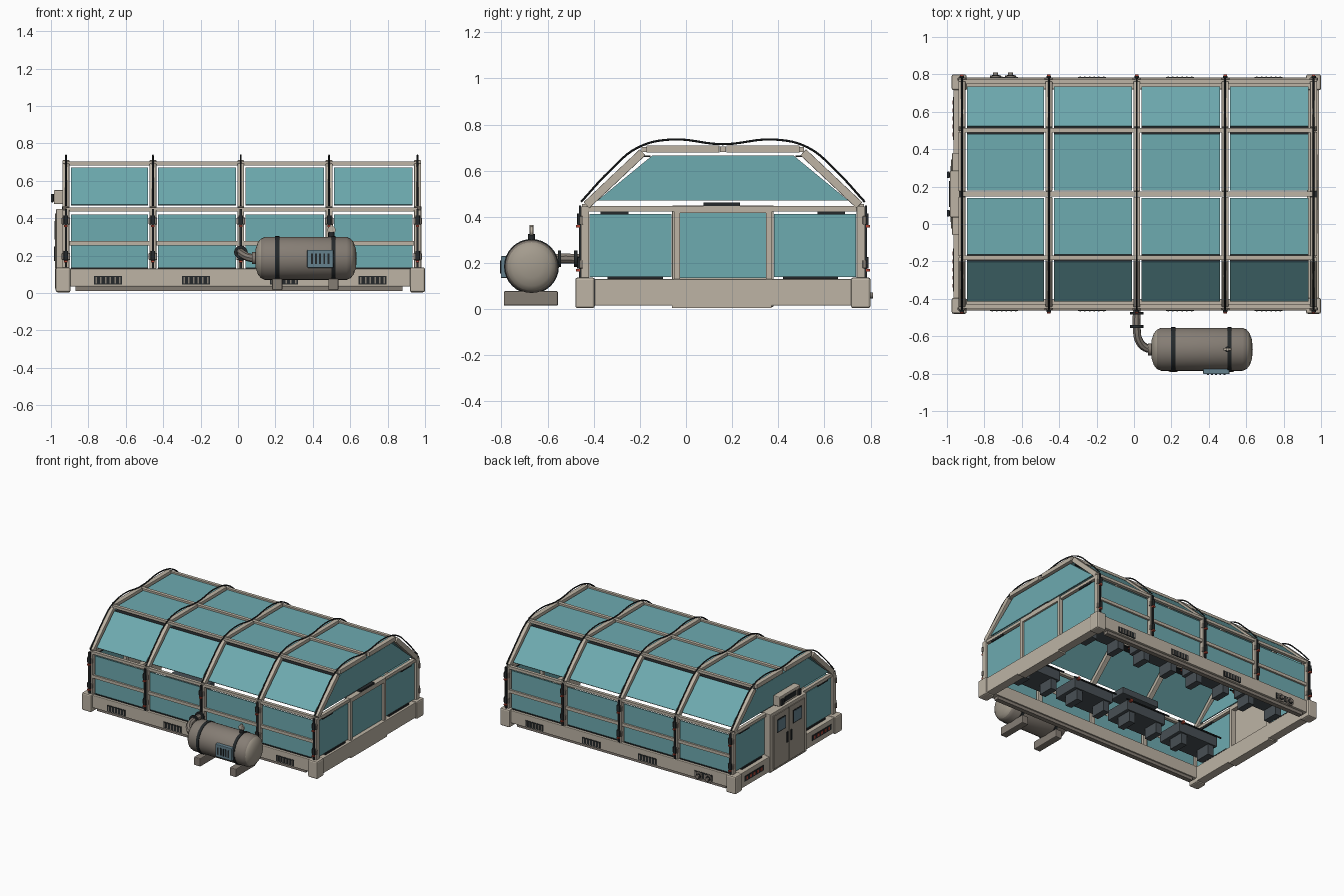
import bpy, bmesh, math
from mathutils import Vector

if "Cube" in bpy.data.objects:
    bpy.data.objects.remove(bpy.data.objects["Cube"])


def material(name, rgb):
    m = bpy.data.materials.new(name)
    m.diffuse_color = (*rgb, 1)
    m.use_nodes = True
    m.node_tree.nodes["Principled BSDF"].inputs["Base Color"].default_value = m.diffuse_color
    return m


BEIGE = material("beige frame", (0.51, 0.455, 0.375))
TAUPE = material("taupe metal", (0.235, 0.205, 0.175))
STONE = material("stone metal", (0.37, 0.33, 0.27))
GLASS = material("teal glass", (0.155, 0.405, 0.435))
DARK = material("dark rubber", (0.018, 0.022, 0.024))
SLATE = material("slate grey", (0.065, 0.08, 0.09))
BLUE = material("blue grey panel", (0.13, 0.22, 0.27))
RED = material("signal red", (0.45, 0.06, 0.035))

CY = 0.16                                   # centre line of the house
RIBS = [-0.92, -0.455, 0.015, 0.487, 0.96]  # frame positions along x
BAYS = list(zip(RIBS, RIBS[1:]))


def finish(name, bm, mat, bevel=0, smooth=False):
    bmesh.ops.recalc_face_normals(bm, faces=bm.faces)
    me = bpy.data.meshes.new(name)
    bm.to_mesh(me)
    bm.free()
    me.materials.append(mat)
    ob = bpy.data.objects.new(name, me)
    bpy.context.collection.objects.link(ob)
    if bevel:
        mod = ob.modifiers.new("bevel", 'BEVEL')
        mod.width, mod.segments = bevel, 2
    if smooth:
        bpy.ops.object.select_all(action='DESELECT')
        ob.select_set(True)
        bpy.context.view_layer.objects.active = ob
        bpy.ops.object.shade_smooth_by_angle(angle=math.radians(35))
    return ob


def box(name, mat, x0, x1, y0, y1, z0, z1, bevel=0):
    bm = bmesh.new()
    bmesh.ops.create_cube(bm, size=1)
    for v in bm.verts:
        v.co = ((x0 + x1) / 2 + v.co.x * (x1 - x0), (y0 + y1) / 2 + v.co.y * (y1 - y0),
                (z0 + z1) / 2 + v.co.z * (z1 - z0))
    return finish(name, bm, mat, bevel)


def side_box(name, mat, s, x0, x1, d0, d1, z0, z1, bevel=0):
    """Box at distance d0..d1 from the centre line, on side s."""
    a, b = sorted((CY + s * d0, CY + s * d1))
    return box(name, mat, x0, x1, a, b, z0, z1, bevel)


def prism(name, mat, yz, x0, x1, bevel=0):
    """Outline in the y-z plane extruded along x."""
    bm = bmesh.new()
    f = bm.faces.new([bm.verts.new((x0, y, z)) for y, z in yz])
    ext = bmesh.ops.extrude_face_region(bm, geom=[f])["geom"]
    bmesh.ops.translate(bm, vec=(x1 - x0, 0, 0), verts=[g for g in ext if isinstance(g, bmesh.types.BMVert)])
    return finish(name, bm, mat, bevel)


def sloped(name, mat, s, p, q, t, x0, x1, bevel=0):
    """Plank of thickness t from p to q, both given as (distance, height)."""
    p, q = Vector(p), Vector(q)
    n = (q - p).normalized().orthogonal() * t / 2
    return prism(name, mat, [(CY + s * v.x, v.y) for v in (p - n, q - n, q + n, p + n)], x0, x1, bevel)


def lathe(name, mat, profile, origin, axis, segs=24):
    """Profile of (along, radius) pairs spun about an axis."""
    bm = bmesh.new()
    vs = [bm.verts.new((r, 0, a)) for a, r in profile]
    es = [bm.edges.new(e) for e in zip(vs, vs[1:])]
    bmesh.ops.spin(bm, geom=vs + es, cent=(0, 0, 0), axis=(0, 0, 1), angle=math.tau, steps=segs)
    bmesh.ops.remove_doubles(bm, verts=bm.verts, dist=1e-5)
    rot = Vector((0, 0, 1)).rotation_difference(Vector(axis)).to_matrix()
    for v in bm.verts:
        v.co = rot @ v.co + Vector(origin)
    return finish(name, bm, mat, smooth=True)


def rod(name, mat, origin, axis, length, r, segs=16):
    return lathe(name, mat, [(0, 0), (0, r), (length, r), (length, 0)], origin, axis, segs)


def tube(name, mat, pts, r, res=6):
    cu = bpy.data.curves.new(name, 'CURVE')
    cu.dimensions, cu.bevel_depth, cu.bevel_resolution = '3D', r, 2
    cu.use_fill_caps, cu.resolution_u = True, res
    sp = cu.splines.new('BEZIER')
    sp.bezier_points.add(len(pts) - 1)
    for b, p in zip(sp.bezier_points, pts):
        b.co, b.handle_left_type, b.handle_right_type = p, 'AUTO', 'AUTO'
    cu.materials.append(mat)
    ob = bpy.data.objects.new(name, cu)
    bpy.context.collection.objects.link(ob)
    bpy.ops.object.select_all(action='DESELECT')
    ob.select_set(True)
    bpy.context.view_layer.objects.active = ob
    bpy.ops.object.convert(target='MESH')
    bpy.ops.object.shade_smooth_by_angle(angle=math.radians(35))


# Base frame, corner blocks and ventilation grilles
for s in (-1, 1):
    side_box("base_side", BEIGE, s, -0.92, 0.94, 0.56, 0.622, 0.035, 0.13, 0.004)
    side_box("base_side_skirt", TAUPE, s, -0.87, 0.88, 0.57, 0.605, 0.012, 0.035)
    for x0, x1 in ((-0.975, -0.895), (0.92, 1.0)):
        side_box("corner_block", BEIGE, s, x0, x1, 0.555, 0.64, 0.004, 0.137, 0.01)
    for x in (-0.695, -0.225, 0.245, 0.72):
        side_box("vent", DARK, s, x - 0.075, x + 0.075, 0.622, 0.626, 0.045, 0.09)
        for i in range(6):
            xv = x - 0.0625 + i * 0.025
            side_box("vent_slat", TAUPE, s, xv - 0.004, xv + 0.004, 0.626, 0.629, 0.05, 0.085)
for x0, x1 in ((-0.965, -0.9), (0.925, 0.99)):
    box("base_end", BEIGE, x0, x1, -0.4, 0.72, 0.015, 0.13, 0.004)
    box("threshold", BEIGE, x0, x1, -0.06, 0.37, 0.004, 0.02)

# Ribs, posts, cables and clamps
for x in RIBS:
    for s in (-1, 1):
        side_box("post", BEIGE, s, x - 0.018, x + 0.018, 0.58, 0.616, 0.13, 0.445, 0.003)
        sloped("rib_slope", BEIGE, s, (0.592, 0.45), (0.348, 0.68), 0.036, x - 0.018, x + 0.018, 0.003)
        side_box("rib_top", BEIGE, s, x - 0.018, x + 0.018, 0.015, 0.332, 0.678, 0.71, 0.003)
        side_box("post_conduit", DARK, s, x - 0.006, x + 0.006, 0.616, 0.625, 0.13, 0.45)
        for z in (0.195, 0.385):
            side_box("post_clamp", TAUPE, s, x - 0.023, x + 0.023, 0.606, 0.622, z - 0.018, z + 0.018, 0.003)
            side_box("clamp_bolt", DARK, s, x - 0.012, x + 0.012, 0.62, 0.632, z - 0.02, z + 0.03, 0.002)
            side_box("clamp_pin", RED, s, x - 0.009, x + 0.009, 0.62, 0.638, z - 0.032, z - 0.021)
    half = [(0.615, 0.465), (0.49, 0.60), (0.37, 0.70), (0.23, 0.735)]
    path = [(-d, z) for d, z in half] + [(0, 0.715)] + half[::-1]
    tube("rib_cable", DARK, [(x, CY + d, z) for d, z in path], 0.0047)

# Long beams
box("ridge_beam", BEIGE, RIBS[0], RIBS[-1], CY - 0.013, CY + 0.013, 0.682, 0.704)
for s in (-1, 1):
    side_box("roof_edge_beam", BEIGE, s, RIBS[0], RIBS[-1], 0.328, 0.352, 0.682, 0.702)
    side_box("eave_beam", BEIGE, s, RIBS[0], RIBS[-1], 0.588, 0.612, 0.435, 0.456)
    side_box("middle_rail", BEIGE, s, RIBS[0], RIBS[-1], 0.588, 0.612, 0.254, 0.277)

# Glass and seals of each bay, growing trays inside
for a, b in BAYS:
    x0, x1, xm = a + 0.026, b - 0.026, (a + b) / 2
    for s in (-1, 1):
        side_box("roof_pane", GLASS, s, x0, x1, 0.02, 0.322, 0.686, 0.694)
        sloped("slope_pane", GLASS, s, (0.572, 0.47), (0.362, 0.668), 0.008, x0, x1)
        side_box("roof_seal", DARK, s, x0, x1, 0.314, 0.368, 0.659, 0.667)
        side_box("side_pane", GLASS, s, x0, x1, 0.59, 0.598, 0.13, 0.42)
        side_box("pane_gasket", DARK, s, x0, x1, 0.598, 0.603, 0.13, 0.137)
        side_box("tray", SLATE, s, xm - 0.17, xm + 0.17, 0.29, 0.5, 0.15, 0.23, 0.006)
        side_box("tray_soil", DARK, s, xm - 0.155, xm + 0.155, 0.305, 0.485, 0.228, 0.235)
        for dx in (-0.12, 0.12):
            side_box("tray_foot", SLATE, s, xm + dx - 0.025, xm + dx + 0.025, 0.3, 0.42, 0.07, 0.15)
        side_box("tray_valve", RED, s, xm + 0.14, xm + 0.16, 0.265, 0.285, 0.21, 0.23)
        tube("tray_pipe", DARK, [(xm - 0.19, CY + s * 0.275, 0.22), (xm + 0.19, CY + s * 0.275, 0.22)], 0.006)
box("hanging_unit", SLATE, -0.38, -0.06, -0.33, -0.19, 0.31, 0.36, 0.006)

# End walls
for e, x in ((-1, RIBS[0]), (1, RIBS[-1])):
    trap = [(CY - 0.545, 0.47), (CY + 0.545, 0.47), (CY + 0.305, 0.667), (CY - 0.305, 0.667)]
    prism("gable_pane", GLASS, trap, x - 0.004, x + 0.004)
    box("gable_beam", BEIGE, x - 0.014, x + 0.014, CY - 0.59, CY + 0.59, 0.424, 0.446)
    for s in (-1, 1):
        side_box("end_pane", GLASS, s, x - 0.004, x + 0.004, 0.222, 0.578, 0.14, 0.412)
        side_box("end_post", BEIGE, s, x - 0.02, x + 0.02, 0.187, 0.212, 0.125, 0.446)
        side_box("end_seal", DARK, s, x - 0.012, x + 0.012, 0.26, 0.5, 0.13, 0.142)
        side_box("end_clip", DARK, s, x - 0.012, x + 0.012, 0.41, 0.53, 0.41, 0.424)
    box("end_header", BEIGE, x - 0.02, x + 0.02, CY - 0.212, CY + 0.212, 0.416, 0.448)
    box("header_lamp", DARK, x - 0.02, x + 0.02, 0.075, 0.235, 0.448, 0.462)
box("end_centre_pane", GLASS, 0.95, 0.966, CY - 0.187, CY + 0.187, 0.135, 0.416)

# Double door
box("door_frame", BEIGE, -0.972, -0.935, -0.06, 0.38, 0.01, 0.45, 0.004)
box("door_gap", DARK, -0.974, -0.97, 0.15, 0.17, 0.025, 0.425)
for s in (-1, 1):
    side_box("door_leaf", STONE, s, -0.978, -0.972, 0.004, 0.185, 0.025, 0.425)
    side_box("door_window_frame", DARK, s, -0.98, -0.978, 0.045, 0.15, 0.285, 0.385)
    side_box("door_window", BLUE, s, -0.982, -0.98, 0.053, 0.142, 0.293, 0.377)
    side_box("door_handle", DARK, s, -0.983, -0.978, 0.017, 0.032, 0.17, 0.25)
    side_box("sign_lamp", DARK, s, -1.0, -0.985, 0.085, 0.12, 0.485, 0.53, 0.004)
    # Warning strips beside the door
    side_box("warning_strip", DARK, s, -0.968, -0.965, 0.29, 0.52, 0.055, 0.095)
    for i in range(5):
        d = 0.308 + i * 0.043
        side_box("warning_mark", RED, s, -0.9695, -0.968, d, d + 0.02, 0.064, 0.086)
box("door_sign", BEIGE, -0.985, -0.93, 0.035, 0.285, 0.475, 0.55, 0.006)
box("door_sign_face", DARK, -0.99, -0.985, 0.09, 0.23, 0.495, 0.53)

# Water taps on the back
for x in (-0.74, -0.66):
    rod("tap_flange", TAUPE, (x, 0.775, 0.06), (0, 1, 0), 0.018, 0.03)
    rod("tap_stem", TAUPE, (x, 0.79, 0.06), (0, 1, 0), 0.02, 0.013)
    rod("tap_ring", DARK, (x, 0.793, 0.06), (0, 1, 0), 0.004, 0.02)

# Tank with lighter domed ends
TY, TZ, R = -0.67, 0.185, 0.115
dome = [(0, 0), (0.004, 0.05), (0.016, 0.085), (0.032, 0.105), (0.055, R)]
tank = lathe("tank", TAUPE, dome + [(0.545 - a, r) for a, r in dome[::-1]], (0.09, TY, TZ), (1, 0, 0), 32)
tank.data.materials.append(STONE)
for p in tank.data.polygons:
    p.material_index = int(abs(p.center.x - 0.3625) > 0.235)
for x in (0.21, 0.51):
    rod("tank_band", DARK, (x - 0.011, TY, TZ), (1, 0, 0), 0.022, R + 0.004, 32)
    box("tank_saddle", TAUPE, x - 0.027, x + 0.027, -0.79, -0.555, 0.015, 0.078, 0.006)
rod("tank_neck", DARK, (0.5, TY, 0.29), (0, 0, 1), 0.035, 0.015)
rod("tank_valve", BEIGE, (0.5, TY, 0.32), (0, 0, 1), 0.045, 0.008)
rod("tank_valve_wheel", BEIGE, (0.5, TY - 0.006, 0.337), (0, 1, 0), 0.012, 0.022)
box("tank_panel", BLUE, 0.37, 0.51, -0.803, -0.74, 0.135, 0.23, 0.004)
for i in range(5):
    box("panel_slot", DARK, 0.39 + i * 0.022, 0.4 + i * 0.022, -0.806, -0.803, 0.155, 0.21)

# Feed pipe from the tank to the wall
tube("feed_pipe", TAUPE, [(0.11, TY, 0.185), (0.06, -0.66, 0.19), (0.025, -0.62, 0.208),
                          (0.015, -0.56, 0.218), (0.015, -0.45, 0.218)], 0.022)
for y in (-0.555, -0.485):
    rod("pipe_flange", DARK, (0.015, y, 0.218), (0, 1, 0), 0.014, 0.036, 20)
rod("pipe_collar", TAUPE, (0.075, TY, 0.186), (1, 0, 0), 0.03, 0.032, 20)
